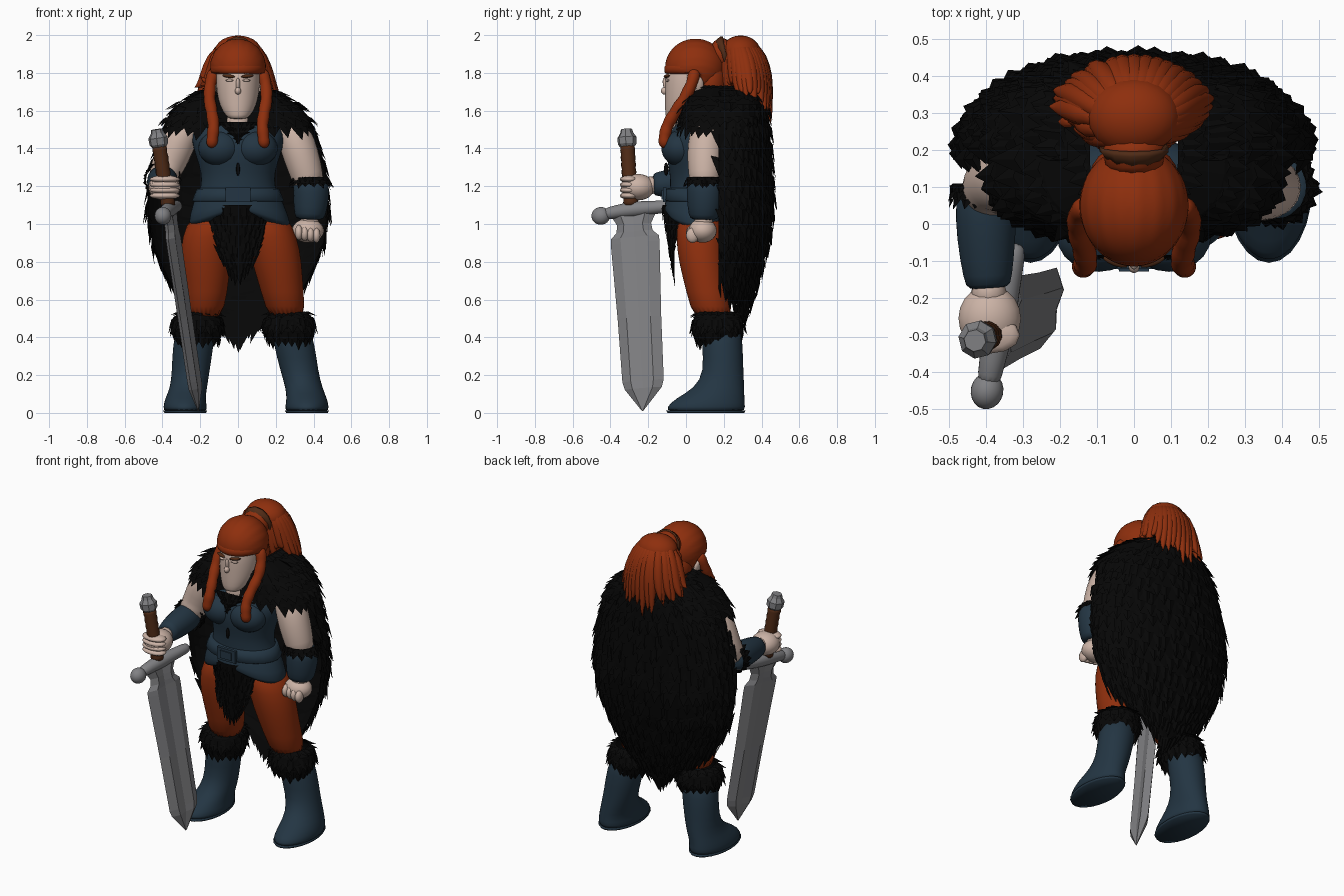
import bpy, bmesh, math, random
from math import sin, cos, pi, radians
from mathutils import Vector, Matrix

if "Cube" in bpy.data.objects:
    bpy.data.objects.remove(bpy.data.objects["Cube"])

random.seed(4)


def material(name, r, g, b):
    m = bpy.data.materials.new(name)
    m.diffuse_color = (r, g, b, 1)
    m.use_nodes = True
    m.node_tree.nodes["Principled BSDF"].inputs["Base Color"].default_value = m.diffuse_color
    return m


RED = material("copper red", 0.27, 0.028, 0.004)
SKIN = material("pale skin", 0.6, 0.45, 0.38)
NAVY = material("slate blue leather", 0.017, 0.036, 0.056)
BLACK = material("black fur", 0.002, 0.002, 0.002)
STEEL = material("steel grey", 0.22, 0.22, 0.23)
BROWN = material("brown leather", 0.08, 0.024, 0.008)


def finish(name, bm, mat, smooth=True, sub=0):
    bmesh.ops.recalc_face_normals(bm, faces=bm.faces)
    me = bpy.data.meshes.new(name)
    bm.to_mesh(me)
    bm.free()
    me.materials.append(mat)
    for p in me.polygons:
        p.use_smooth = smooth
    o = bpy.data.objects.new(name, me)
    bpy.context.collection.objects.link(o)
    if sub:
        o.modifiers.new("round", "SUBSURF").levels = sub
        o.modifiers["round"].render_levels = sub
    return o


def skin_rings(name, rings, mat, smooth=True, sub=0):
    bm = bmesh.new()
    vr = [[bm.verts.new(p) for p in r] for r in rings]
    n = len(vr[0])
    for a, b in zip(vr, vr[1:]):
        for i in range(n):
            bm.faces.new((a[i], a[(i + 1) % n], b[(i + 1) % n], b[i]))
    bm.faces.new(vr[0])
    bm.faces.new(vr[-1])
    return finish(name, bm, mat, smooth, sub)


def oval(ring, a, p=1.0):
    cx, cy, z, rx, ry = ring
    f = lambda t: math.copysign(abs(t) ** p, t)
    return Vector((cx + rx * f(cos(a)), cy + ry * f(sin(a)), z))


def loft(name, rings, mat, p=1.0, n=24, sub=1):
    return skin_rings(name, [[oval(r, 2 * pi * i / n, p) for i in range(n)] for r in rings], mat, True, sub)


def tube(name, pts, mat, n=12, sub=1, smooth=True):
    P = [Vector(q[:3]) for q in pts]
    rings = []
    for i, q in enumerate(pts):
        t = (P[min(i + 1, len(P) - 1)] - P[max(i - 1, 0)]).normalized()
        u = t.cross(Vector((0.9, 0.05, 0.1)) if abs(t.x) < 0.8 else Vector((0, 0, 1))).normalized()
        w = t.cross(u)
        rings.append([P[i] + q[3] * (u * cos(2 * pi * k / n) + w * sin(2 * pi * k / n)) for k in range(n)])
    return skin_rings(name, rings, mat, smooth, sub)


def ball(name, c, r, mat, n=20, rot=(0, 0, 0)):
    bm = bmesh.new()
    bmesh.ops.create_uvsphere(bm, u_segments=n, v_segments=max(8, n * 2 // 3), radius=1)
    e = Matrix.Rotation(rot[2], 4, 'Z') @ Matrix.Rotation(rot[0], 4, 'X') @ Matrix.Rotation(rot[1], 4, 'Y')
    bmesh.ops.transform(bm, matrix=Matrix.Translation(c) @ e @ Matrix.Diagonal((*r, 1)), verts=bm.verts)
    return finish(name, bm, mat)


def fur(name, f, nu, nv, length, width, centre, lift=0.012):
    """Surface f(u, v), v running down, covered in pointed tufts."""
    bm = bmesh.new()
    g = [[bm.verts.new(f(i / nu, j / nv)) for i in range(nu + 1)] for j in range(nv + 1)]
    for j in range(nv):
        for i in range(nu):
            bm.faces.new((g[j][i], g[j][i + 1], g[j + 1][i + 1], g[j + 1][i]))
    for j in range(nv + 1):
        for i in range(nu + 1):
            u = min(1, max(0, (i + (j % 2) * 0.5 + random.uniform(-.25, .25)) / nu))
            v = min(1, max(0, (j + random.uniform(-.25, .1)) / nv))
            p = f(u, v)
            du = f(min(u + .01, 1), v) - f(max(u - .01, 0), v)
            dv = f(u, min(v + .01, 1)) - f(u, max(v - .01, 0))
            nrm = du.cross(dv).normalized()
            if nrm.dot(p - Vector(centre)) < 0:
                nrm.negate()
            d, s = dv.normalized(), du.normalized() * width * .5
            L = length * random.uniform(.75, 1.2)
            tip = bm.verts.new(p + d * L + nrm * lift * random.uniform(.5, 1.2))
            b = [bm.verts.new(q) for q in (p - s - nrm * .004, p + nrm * lift * .7 + d * L * .2, p + s - nrm * .004)]
            for k in range(3):
                bm.faces.new((b[k], b[(k + 1) % 3], tip))
    return finish(name, bm, BLACK, False)


def table(rows, z):
    for a, b in zip(rows, rows[1:]):
        if z >= b[0]:
            t = (a[0] - z) / (a[0] - b[0])
            return [x + (y - x) * t for x, y in zip(a, b)]
    return rows[-1]


def fur_rings(name, rings, nu, nv, length, width, p=1.0):
    rows = [(r[2], *r) for r in rings]

    def f(u, v):
        z = rows[0][0] + (rows[-1][0] - rows[0][0]) * v
        return oval(table(rows, z)[1:], 2 * pi * u, p)
    return fur(name, f, nu, nv, length, width, (rings[0][0], rings[0][1], rings[-1][2]))


# torso, skirt, belt
loft("torso", [(0, .07, 1.0, .21, .13), (0, .07, 1.1, .23, .155), (0, .06, 1.2, .195, .145), (0, .06, 1.27, .195, .145),
               (0, .06, 1.36, .225, .168), (0, .07, 1.44, .25, .175), (0, .08, 1.51, .24, .155), (0, .08, 1.57, .13, .1)], NAVY)
skirt = loft("hip_skirt", [(0, .06, 1.2, .2, .155), (0, .06, 1.12, .24, .17), (.01, .06, 1.05, .28, .18), (.01, .06, 1.04, .26, .16)], NAVY)
for v in skirt.data.vertices:
    if v.co.z < 1.08:
        v.co.z += .04 - .1 * abs(v.co.x) / .27
loft("belt", [(0, .06, 1.12, .24, .168), (0, .06, 1.125, .243, .175), (0, .06, 1.185, .218, .167), (0, .06, 1.19, .2, .15)], NAVY, sub=0)
for nm, s, y in (("belt_buckle", .065, -.112), ("buckle_centre", .04, -.119)):
    bm = bmesh.new()
    bmesh.ops.create_cube(bm, size=1, matrix=Matrix.Translation((0, y, 1.155)) @ Matrix.Diagonal((s * 2, .02, s * 1.2, 1)))
    finish(nm, bm, NAVY, False)
for s in (-1, 1):
    ball("bust", (s * .095, -.03, 1.4), (.115, .1, .095), NAVY)
ball("bodice_slit", (0, -.105, 1.29), (.01, .012, .035), BLACK, 8)
ball("pelvis", (.01, .08, .98), (.2, .13, .12), RED)

# collar and loincloth, both pointed fur panels
fur("collar_trim", lambda u, v: Vector(((u - .5) * .22 * (1 - v * .9), -.088 - .02 * v, 1.54 - .09 * v)), 8, 3, .03, .03, (0, .2, 1.5), .008)
fur("loincloth", lambda u, v: Vector(((u - .5) * (.33 - .13 * v), -.125 + .4 * (u - .5) ** 2 * (1 - v) + .06 * v,
                                      1.1 - v * (.37 - .22 * abs(u - .5)))), 8, 7, .07, .06, (0, .2, .9), .01)

# legs, boots, fur cuffs: one table of x offsets per leg
LEGS = {"right": (-.13, -.165, -.172, -.166, -.185, -.215, -.238, -.25, -.262, -.28),
        "left": (.14, .18, .205, .235, .262, .27, .298, .325, .35, .365)}
for side, X in LEGS.items():
    loft(side + "_trouser_leg", [(X[0], .075, 1.06, .12, .12), (X[1], .075, .93, .135, .13), (X[2], .085, .8, .134, .125),
                                 (X[3], .115, .64, .112, .113), (X[4], .15, .48, .1, .11)], RED)
    loft(side + "_boot", [(X[5], .185, .5, .1, .1), (X[6], .192, .36, .11, .11), (X[7], .2, .22, .1, .104), (X[8], .178, .13, .098, .132),
                          (X[9], .125, .075, .108, .185), (X[9], .105, .03, .117, .21), (X[9], .105, .0, .115, .208)], NAVY)
    loft(side + "_sole", [(X[9], .105, .0, .11, .203), (X[9], .105, .012, .117, .21)], NAVY, sub=0)
    c = X[5]
    fur_rings(side + "_boot_fur", [(c, .17, .535, .09, .1), (c, .17, .515, .125, .125), (c - .002, .17, .45, .138, .138),
                                   (c, .17, .4, .12, .12)], 18, 4, .06, .07)

# cloak and shoulder mantle
CLOAK = [(1.71, .18, .38), (1.65, .3, .43), (1.5, .4, .445), (1.3, .46, .455), (1.1, .48, .465), (.9, .455, .44),
         (.7, .37, .385), (.55, .27, .335), (.42, .15, .28)]


def cloak(u, v):
    t = 2 * u - 1
    z = 1.71 - v * (1.71 - (.43 + .27 * abs(t) ** 1.5))
    _, rx, yb = table(CLOAK, z)
    a = t * radians(93)
    return Vector((rx * sin(a), .19 + (yb - .19) * cos(a) ** .9 if cos(a) > 0 else .175, z))


fur("cloak", cloak, 24, 14, .11, .09, (0, .1, 1.1), .016)
fur_rings("shoulder_mantle", [(0, .2, 1.73, .12, .15), (0, .2, 1.7, .21, .2), (0, .19, 1.63, .32, .22), (0, .185, 1.56, .38, .225),
                              (0, .18, 1.515, .395, .225)], 32, 4, .07, .085, .72)

# arms
tube("left_upper_arm", [(.25, .12, 1.55, .07), (.3, .11, 1.47, .1), (.335, .1, 1.36, .1), (.365, .1, 1.26, .09), (.385, .1, 1.18, .08)], SKIN)
tube("left_bracer", [(.385, .1, 1.23, .08), (.387, .1, 1.215, .1), (.388, .1, 1.13, .1), (.38, .095, 1.04, .085), (.38, .095, 1.02, .07)], NAVY)
fur_rings("left_bracer_fur", [(.38, .1, 1.25, .088, .088), (.385, .1, 1.215, .1, .1)], 14, 2, .03, .045)
tube("left_wrist", [(.38, .095, 1.06, .055), (.375, .09, .97, .055)], SKIN)
ball("left_fist", (.37, .088, .965), (.085, .075, .064), SKIN)
for k in range(4):
    ball("left_finger", (.322 + k * .031, .035, .955 - k * .005), (.022, .035, .04), SKIN, 10)
tube("right_upper_arm", [(-.25, .12, 1.55, .07), (-.305, .12, 1.47, .1), (-.345, .12, 1.37, .1), (-.385, .11, 1.28, .088), (-.4, .06, 1.23, .078)], SKIN)
tube("right_bracer", [(-.4, .1, 1.235, .07), (-.4, .07, 1.23, .088), (-.4, -.04, 1.22, .084), (-.395, -.15, 1.21, .068), (-.393, -.178, 1.21, .06)], NAVY)
fur("right_bracer_fur", lambda u, v: Vector((-.4 + .09 * cos(2 * pi * u), .11 - .04 * v, 1.235 + .09 * sin(2 * pi * u))),
    14, 2, .03, .045, (-.4, .08, 1.235))
tube("right_wrist", [(-.395, -.13, 1.21, .052), (-.39, -.24, 1.2, .055)], SKIN)
ball("right_hand", (-.39, -.255, 1.195), (.085, .09, .07), SKIN)
for k in range(4):
    ball("right_finger", (-.388, -.3, 1.15 + k * .029), (.08, .05, .021), SKIN, 12)

# neck and head
tube("neck", [(0, .05, 1.7, .068), (0, .015, 1.6, .065), (0, -.015, 1.53, .075), (0, .0, 1.49, .07)], SKIN)
loft("head", [(0, -.065, 1.555, .04, .035), (0, -.05, 1.57, .065, .06), (0, -.005, 1.63, .1, .107), (0, .015, 1.7, .114, .126),
              (0, .03, 1.78, .118, .142), (0, .04, 1.86, .11, .13), (0, .05, 1.92, .07, .08)], SKIN)
ball("nose", (0, -.112, 1.705), (.016, .021, .02), SKIN, 12)
ball("nose_bridge", (0, -.106, 1.735), (.012, .015, .04), SKIN, 12, (.25, 0, 0))
ball("lips", (0, -.099, 1.64), (.028, .01, .009), SKIN, 12)
for s in (-1, 1):
    ball("ear", (s * .125, .06, 1.735), (.016, .034, .05), SKIN, 12, (0, s * .25, 0))
    ball("eye", (s * .045, -.1, 1.76), (.022, .01, .007), SKIN, 10, (0, 0, s * .35))
    ball("eyebrow", (s * .05, -.102, 1.783), (.036, .012, .009), BROWN, 10, (0, -s * .1, s * .35))

# hair: combed cap, forehead band, nape, braids, ponytail
cap = ball("hair_cap", (0, .05, 1.83), (.147, .16, .15), RED, 48)
for v in cap.data.vertices:
    x, y, z = v.co
    k = 1 + .008 * sin(26 * math.atan2(x, z - 1.75))
    v.co.x, v.co.z = x * k, max(1.83 + (z - 1.83) * k, 1.8 if y < .08 else 1.68)
loft("hair_band", [(0, .045, 1.79, .125, .15), (0, .045, 1.8, .143, .162), (0, .048, 1.835, .152, .166), (0, .05, 1.86, .135, .15)], RED)
ball("nape_hair", (0, .13, 1.75), (.12, .09, .13), RED)
for s in (-1, 1):
    path = [(.125, .05, 1.82), (.148, .03, 1.74), (.152, -.01, 1.66), (.138, -.06, 1.59), (.128, -.1, 1.52), (.135, -.115, 1.46), (.14, -.115, 1.4)]
    pts = []
    for a, b in zip(path, path[1:]):
        for t, r in ((0, .027), (.5, .037)):
            pts.append((*[(p + (q - p) * t) * (s if i == 0 else 1) for i, (p, q) in enumerate(zip(a, b))], r))
    tube("braid", pts + [(s * .142, -.115, 1.4, .015)], RED)
tube("hair_gather", [(0, .13, 1.89, .08), (0, .19, 1.895, .088), (0, .25, 1.91, .09)], RED)
tube("hair_tie", [(0, .19, 1.897, .08), (0, .195, 1.9, .094), (0, .21, 1.9, .094), (0, .215, 1.903, .08)], BROWN, sub=0)
ball("ponytail_crown", (0, .29, 1.91), (.125, .105, .088), RED)
tube("ponytail_core", [(0, .26, 1.92, .08), (0, .32, 1.87, .11), (0, .335, 1.78, .12), (0, .36, 1.68, .1), (0, .39, 1.6, .04)], RED)
for k in range(34):
    a = 2 * pi * k / 34
    sx, cy = sin(a), cos(a)
    r = random.uniform(.85, 1.12)
    end = 1.55 + .1 * abs(sx) ** 2 + .1 * (cy < -.2) + random.uniform(-.06, .08)
    tube("ponytail_strand", [(sx * .04, .27 + .03 * cy, 1.955, .03), (sx * .1 * r, .295 + .085 * cy, 1.925, .038),
                             (sx * .14 * r, .315 + .1 * cy, 1.83, .042), (sx * .17 * r, .325 + .11 * cy, 1.73, .036),
                             (sx * .21 * r, .33 + .12 * cy, end, .004)], RED, 6)

# sword, built along local z from the tip, then tilted into the hand
tip, top = Vector((-.21, -.23, .01)), Vector((-.43, -.315, 1.5))
az = (top - tip).normalized()
ax = Vector((.2, 1, .1)).cross(az).normalized()
ay = az.cross(ax)
M = Matrix((ax, ay, az)).transposed().to_4x4()
M.translation = tip
BLADE = [(0, .003), (.12, .1), (.16, .112), (.5, .118), (.9, .132), (.93, .13), (.96, .098), (1.0, .092), (1.05, .12), (1.08, .12)]
rings = []
for z, w in BLADE:
    t, c = (.026 if z else .002), .012 * min(1, z * 8)
    rings.append([(x, c + y * w, z) for x, y in ((0, -1), (t, -.55), (t * .6, 0), (t, .55), (0, 1), (-t, .55), (-t * .6, 0), (-t, -.55))])
sword = [skin_rings("sword_blade", rings, STEEL, False),
         tube("sword_guard", [(0, -.16, 1.065, .034), (0, -.08, 1.075, .036), (0, .02, 1.08, .046), (0, .12, 1.08, .036), (0, .225, 1.08, .034), (0, .245, 1.08, .02)], STEEL),
         ball("guard_knob", (0, -.165, 1.06), (.044, .05, .047), STEEL),
         tube("sword_grip", [(0, 0, 1.1 + .02 * i, .037 + .003 * (i % 2)) for i in range(17)], BROWN, sub=0),
         tube("pommel", [(0, 0, 1.405, .03), (0, 0, 1.43, .05), (0, 0, 1.465, .052), (0, 0, 1.49, .035), (0, 0, 1.51, .03)], STEEL, 8, 0, False)]
for o in sword:
    o.data.transform(M)
